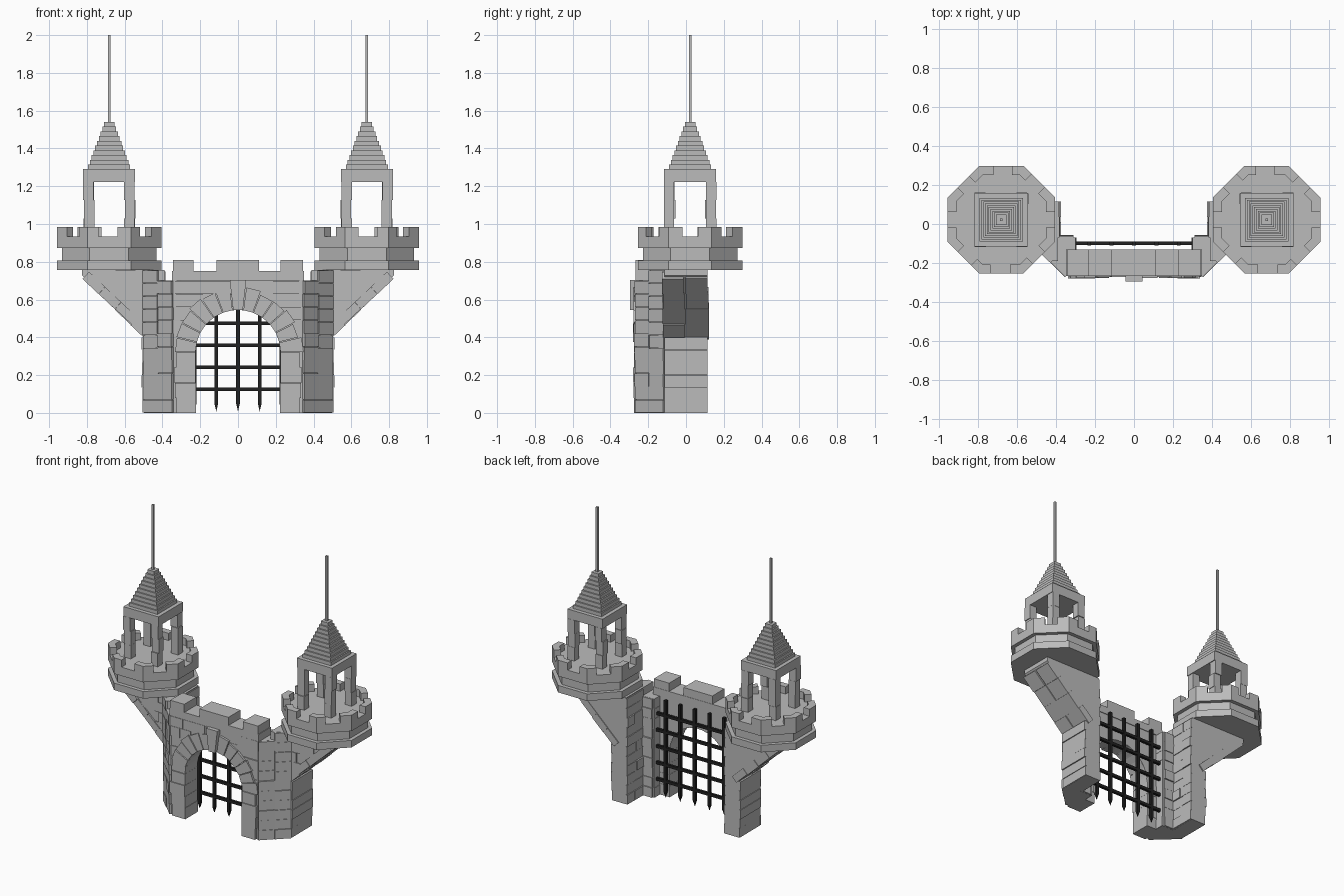
import bpy, bmesh, math, random
from mathutils import Vector

if "Cube" in bpy.data.objects:
    bpy.data.objects.remove(bpy.data.objects["Cube"])

random.seed(4)


def material(name, rgb):
    m = bpy.data.materials.new(name)
    m.diffuse_color = (*rgb, 1)
    m.use_nodes = True
    m.node_tree.nodes["Principled BSDF"].inputs["Base Color"].default_value = m.diffuse_color
    return m


STONE = material("grey stone", (0.5, 0.5, 0.5))
IRON = material("black iron", (0.015, 0.015, 0.015))
R = random.uniform


def prism(bm, pts, a, b, axis="z"):
    """Extrude a 2D outline from a to b along z (xy outline) or y (xz outline)."""
    place = (lambda p, t: (p[0], p[1], t)) if axis == "z" else (lambda p, t: (p[0], t, p[1]))
    lo = [bm.verts.new(place(p, a)) for p in pts]
    hi = [bm.verts.new(place(p, b)) for p in pts]
    n = len(pts)
    bm.faces.new(lo)
    bm.faces.new(hi[::-1])
    for i in range(n):
        bm.faces.new((lo[i], hi[i], hi[(i + 1) % n], lo[(i + 1) % n]))


def box(bm, x0, x1, y0, y1, z0, z1):
    prism(bm, [(x0, y0), (x1, y0), (x1, y1), (x0, y1)], z0, z1)


def bricks(bm, p0, p1, z0, z1, rows, cols, keep=None):
    """Lay offset brick courses on the right-hand side of the plan line p0-p1."""
    p0, p1 = Vector(p0), Vector(p1)
    d = (p1 - p0).normalized()
    out = Vector((d.y, -d.x))
    length, h = (p1 - p0).length, (z1 - z0) / rows
    for r in range(rows):
        shift = 0.14 if r % 2 else -0.14
        cuts = [0] + [(k + shift) / cols * length for k in range(1, cols)] + [length]
        for s, e in zip(cuts, cuts[1:]):
            a, b = p0 + d * s, p0 + d * e
            zl, zh = z0 + r * h, z0 + (r + 1) * h
            if keep and not keep(a.x, b.x, zl, zh):
                continue
            o = out * R(0.005, 0.014)
            prism(bm, [a + o, b + o, b - out * 0.015, a - out * 0.015], zl + 0.001, zh - 0.001)


def finish(name, bm, mat=STONE, mirror=False):
    bmesh.ops.recalc_face_normals(bm, faces=bm.faces)
    me = bpy.data.meshes.new(name)
    bm.to_mesh(me)
    bm.free()
    me.materials.append(mat)
    ob = bpy.data.objects.new(name, me)
    bpy.context.collection.objects.link(ob)
    if mirror:
        m = ob.modifiers.new("mirror", "MIRROR")
        m.use_mirror_merge = False


# Gate wall with arched opening
RAD, SPRING = 0.225, 0.32
arc = [(-RAD * math.cos(math.pi * i / 20), SPRING + RAD * math.sin(math.pi * i / 20)) for i in range(21)]
bm = bmesh.new()
prism(bm, [(-0.35, 0), (-RAD, 0)] + arc + [(RAD, 0), (0.35, 0), (0.35, 0.7), (-0.35, 0.7)], -0.255, -0.135, "y")
finish("gate_wall", bm)


def outside_arch(x0, x1, z0, z1):
    x = 0 if x0 * x1 < 0 else min(abs(x0), abs(x1))
    return z0 > SPRING and math.hypot(x, z0 - SPRING) > 0.235


bm = bmesh.new()
bricks(bm, (-0.345, -0.255), (0.345, -0.255), 0.0, 0.7, 10, 8, outside_arch)
finish("gate_wall_bricks", bm)

# Parapet and merlons over the gate
bm = bmesh.new()
for x0, x1 in ((-0.35, -0.12), (-0.12, 0.11), (0.11, 0.35)):
    box(bm, x0, x1, -0.267, -0.13, 0.7, 0.752)
for x0, x1 in ((-0.345, -0.235), (-0.115, 0.112), (0.225, 0.345)):
    box(bm, x0, x1, -0.268, -0.132, 0.752, 0.81)
finish("gate_parapet", bm)

# Arch stones: wedges round the opening, taller keystone
bm = bmesh.new()
N = 13
for i in range(N):
    key = i == N // 2
    outer = 0.385 if key else R(0.325, 0.35)
    front = -0.296 if key else R(-0.283, -0.272)
    t0, t1 = math.pi * (i + 0.03) / N, math.pi * (i + 0.97) / N
    pts = [(r * math.cos(t), SPRING + r * math.sin(t))
           for r, t in ((RAD, t0), (outer, t0), (outer, t1), (RAD, t1))]
    prism(bm, pts, front, -0.137, "y")
finish("arch_stones", bm)

# Door jamb stones
bm = bmesh.new()
for i in range(4):
    box(bm, RAD + R(-0.004, 0.004), R(0.325, 0.34), R(-0.283, -0.272), -0.133, i * 0.08, i * 0.08 + 0.079)
finish("jamb_stones", bm, mirror=True)

# Tower legs: chamfered core, cut lower in front
bm = bmesh.new()
prism(bm, [(0.39, 0.115), (0.497, 0.115), (0.497, -0.115), (0.345, -0.262), (0.3, -0.255),
           (0.3, -0.07), (0.39, -0.07)], 0, 0.7)
prism(bm, [(0.39, 0.115), (0.497, 0.115), (0.497, -0.115), (0.42, -0.19), (0.39, -0.19)], 0.7, 0.756)
finish("tower_leg", bm, mirror=True)

bm = bmesh.new()
bricks(bm, (0.345, -0.265), (0.42, -0.19), 0, 0.7, 10, 1)
bricks(bm, (0.42, -0.19), (0.497, -0.115), 0, 0.755, 11, 1)
bricks(bm, (0.497, -0.115), (0.497, 0.115), 0, 0.4, 6, 1)
bricks(bm, (0.39, 0.115), (0.39, -0.07), 0, 0.75, 11, 2)
bricks(bm, (0.39, -0.07), (0.31, -0.07), 0, 0.7, 10, 1)
bricks(bm, (0.31, -0.07), (0.31, -0.133), 0, 0.7, 10, 1)
finish("tower_bricks", bm, mirror=True)

# Sloping bracket that carries the turret
bm = bmesh.new()
prism(bm, [(0.45, 0.37), (0.497, 0.405), (0.825, 0.728), (0.825, 0.757), (0.45, 0.757)], -0.113, 0.115, "y")
finish("bracket", bm, mirror=True)

bm = bmesh.new()
bricks(bm, (0.45, -0.113), (0.77, -0.113), 0.405, 0.755, 5, 3,
       lambda x0, x1, z0, z1: x1 < z0 + 0.1)
finish("bracket_bricks", bm, mirror=True)

# Edging slabs along the slope, two rows deep
bm = bmesh.new()
start, along = Vector((0.485, 0.385)), Vector((0.342, 0.323))
inward = Vector((-0.687, 0.727))
for y0, y1 in ((-0.124, -0.012), (-0.004, 0.115)):
    for k in range(4):
        a, b = start + along * (k * 0.25), start + along * (k * 0.25 + 0.247)
        o = inward * R(0.0, 0.007)
        prism(bm, [a + o, b + o, b + inward * 0.055, a + inward * 0.055],
              y0 + R(-0.003, 0.004), y1 + R(-0.003, 0.008), "y")
finish("bracket_slabs", bm, mirror=True)

# Octagonal turret platform with corner merlons
CX, CY = 0.682, 0.022


def octagon(apothem):
    r = apothem / math.cos(math.pi / 8)
    return [Vector((CX + r * math.cos(math.pi * (i + 0.5) / 4), CY + r * math.sin(math.pi * (i + 0.5) / 4)))
            for i in range(8)]


bm = bmesh.new()
for apothem, z0, z1 in ((0.276, 0.756, 0.806), (0.25, 0.806, 0.872), (0.276, 0.872, 0.934)):
    prism(bm, octagon(apothem), z0, z1)
finish("turret_platform", bm, mirror=True)

bm = bmesh.new()
outer, inner = octagon(0.276), octagon(0.23)
for i in range(8):
    v, w = outer[i], inner[i]
    e1, e2 = ((outer[(i + s) % 8] - v).normalized() for s in (-1, 1))
    k = R(0.058, 0.075)
    n1, n2 = ((w - v) - e * (w - v).dot(e) for e in (e1, e2))
    prism(bm, [v + e1 * k, v, v + e2 * k, v + e2 * k + n2, w, v + e1 * k + n1], 0.934, 0.985)
finish("turret_merlons", bm, mirror=True)

# Lantern: four stacked pillars and a lintel block
bm = bmesh.new()
for sx in (-1, 1):
    for sy in (-1, 1):
        for k in range(3):
            x, y, h = CX + sx * (0.109 + R(-0.004, 0.004)), CY + sy * (0.109 + R(-0.004, 0.004)), 0.027
            box(bm, x - h, x + h, y - h, y + h, 0.932 + k * 0.097, 0.932 + (k + 1) * 0.097)
box(bm, CX - 0.138, CX + 0.138, CY - 0.138, CY + 0.138, 1.223, 1.29)
finish("lantern", bm, mirror=True)

# Stepped roof and pole
bm = bmesh.new()
STEPS = 10
for i in range(STEPS):
    h = 0.111 - 0.0093 * i
    box(bm, CX - h, CX + h, CY - h, CY + h, 1.29 + i * 0.025, 1.29 + (i + 1) * 0.025)
finish("stepped_roof", bm, mirror=True)

bm = bmesh.new()
box(bm, CX - 0.007, CX + 0.007, CY - 0.007, CY + 0.007, 1.54, 2.0)
finish("roof_pole", bm, mirror=True)

# Portcullis with spiked bars
bm = bmesh.new()
Y, T = -0.1, 0.01
for i in range(5):
    x = (i - 2) * 0.115
    box(bm, x - T, x + T, Y - T, Y + T, 0.05, 0.7)
    tip = bm.verts.new((x, Y, 0.008))
    base = [bm.verts.new((x + T * a, Y + T * b, 0.05)) for a, b in ((-1, -1), (1, -1), (1, 1), (-1, 1))]
    bm.faces.new(base)
    for j in range(4):
        bm.faces.new((base[j], base[(j + 1) % 4], tip))
    z = 0.125 + i * 0.1165
    box(bm, -0.3, 0.3, Y - T * 0.9, Y + T * 0.9, z - T, z + T)
finish("portcullis", bm, IRON)
